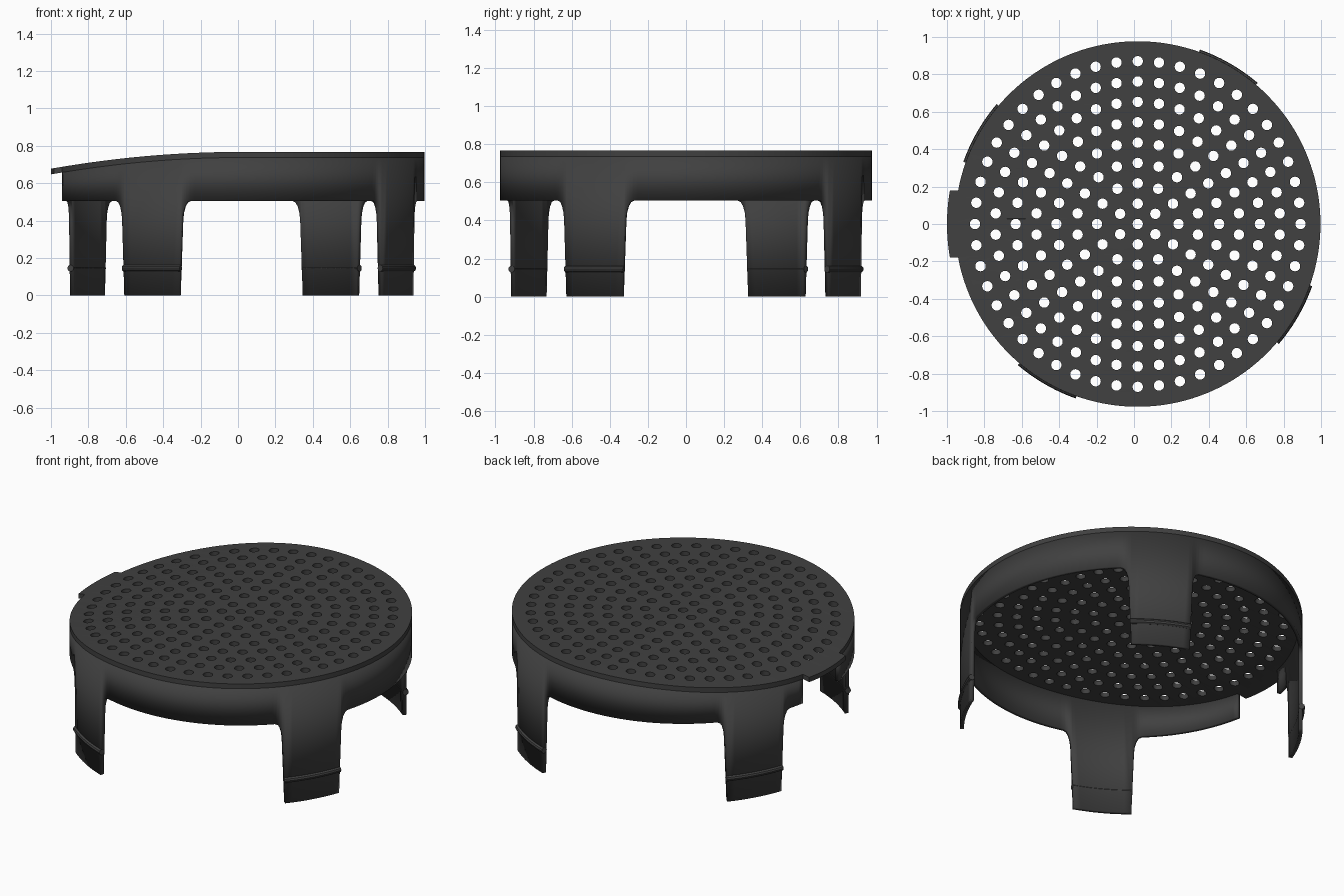
import bpy, bmesh, math
from mathutils import Vector

if "Cube" in bpy.data.objects:
    bpy.data.objects.remove(bpy.data.objects["Cube"])

CX, R = 0.02, 0.977            # disc centre in x, outer radius
H, T, WALL = 0.767, 0.03, 0.022
TAB_R, TAB_W = 1.02, 0.18      # pouring lip
RIM_Z = 0.505
LEG_ANGLES = (60, 150, 240, 330)

mat = bpy.data.materials.new("dark grey plastic")
mat.use_nodes = True
GREY = (0.052, 0.052, 0.052, 1)
mat.diffuse_color = GREY
bsdf = next(n for n in mat.node_tree.nodes if n.type == 'BSDF_PRINCIPLED')
bsdf.inputs["Base Color"].default_value = GREY
bsdf.inputs["Roughness"].default_value = 0.6


def polar(r, deg, z=0.0):
    a = math.radians(deg)
    return Vector((CX + r * math.cos(a), r * math.sin(a), z))


def top_z(x):
    """Flat on one half, sagging gently towards the lip."""
    return H - 0.09 * min(0.0, (x - CX) / (1 + CX)) ** 2


def add_object(name, mesh):
    ob = bpy.data.objects.new(name, mesh)
    bpy.context.collection.objects.link(ob)
    mesh.materials.clear()
    mesh.materials.append(mat)
    return ob


def smooth(ob):
    bpy.ops.object.select_all(action='DESELECT')
    ob.select_set(True)
    bpy.context.view_layer.objects.active = ob
    bpy.ops.object.shade_smooth_by_angle(angle=math.radians(30))


def add_spline(curve, pts, cyclic):
    s = curve.splines.new('POLY')
    s.points.add(len(pts) - 1)
    for p, co in zip(s.points, pts):
        p.co = (*co, 1)
    s.use_cyclic_u = cyclic


def curve_to_mesh(curve):
    tmp = bpy.data.objects.new("helper", curve)
    bpy.context.collection.objects.link(tmp)
    dg = bpy.context.evaluated_depsgraph_get()
    me = bpy.data.meshes.new_from_object(tmp.evaluated_get(dg))
    bpy.data.objects.remove(tmp)
    bpy.data.curves.remove(curve)
    return me


# Perforated plate: outline with lip, plus rings of 6, 12, 18 ... holes
gap = math.degrees(math.asin(TAB_W / R))
lip = math.degrees(math.asin(TAB_W / TAB_R))
n = 144
outline = [polar(R, -180 + gap + (360 - 2 * gap) * i / n) for i in range(n + 1)]
outline += [polar(TAB_R, 180 - lip + 2 * lip * i / 10) for i in range(11)]

cu = bpy.data.curves.new("plate_outline", 'CURVE')
cu.dimensions = '2D'
cu.fill_mode = 'BOTH'
cu.extrude = T / 2
add_spline(cu, outline, True)
for ring in range(9):
    for k in range(max(1, 6 * ring)):
        c = polar(0.1088 * ring, 90 + 60 * k / max(1, ring))
        add_spline(cu, [c + Vector((0.028 * math.cos(math.tau * j / 16),
                                    0.028 * math.sin(math.tau * j / 16), 0))
                        for j in range(16)], True)
me = curve_to_mesh(cu)

# Cut into strips and bend the plate down towards the lip
bm = bmesh.new()
bm.from_mesh(me)
bmesh.ops.remove_doubles(bm, verts=bm.verts, dist=1e-5)
for i in range(10):
    bmesh.ops.bisect_plane(bm, geom=bm.verts[:] + bm.edges[:] + bm.faces[:],
                           dist=1e-5, plane_co=(CX - 0.1 * i, 0, 0),
                           plane_no=(1, 0, 0))
for v in bm.verts:
    v.co.z += top_z(v.co.x) - T / 2
bmesh.ops.recalc_face_normals(bm, faces=bm.faces)
bm.to_mesh(me)
bm.free()
smooth(add_object("perforated_plate", me))

# Skirt and legs: one wall whose lower edge dips to the floor at each leg
LEG_EDGE = [(10.0, 0.0), (10.9, 0.40), (11.15, 0.44), (11.7, 0.474),
            (12.5, 0.497), (13.6, RIM_Z)]


def bottom_z(deg):
    d = min(abs((deg - a + 180) % 360 - 180) for a in LEG_ANGLES)
    if d <= LEG_EDGE[0][0]:
        return 0.0
    for (d0, z0), (d1, z1) in zip(LEG_EDGE, LEG_EDGE[1:]):
        if d <= d1:
            return z0 + (z1 - z0) * (d - d0) / (d1 - d0)
    return RIM_Z


angles = {-180 + gap, 180 - gap}
angles |= {a * 2.5 for a in range(-72, 73) if abs(a * 2.5) < 180 - gap - 0.5}
for a in LEG_ANGLES:
    for d, _ in LEG_EDGE:
        for s in (-1, 1):
            angles.add(round((a + s * d + 180) % 360 - 180, 4))

bm = bmesh.new()
prev = None
for a in sorted(angles):
    p = polar(R, a)
    col = (bm.verts.new((p.x, p.y, bottom_z(a))),
           bm.verts.new((p.x, p.y, top_z(p.x) - T)))
    if prev:
        bm.faces.new((prev[0], col[0], col[1], prev[1]))
    prev = col
me = bpy.data.meshes.new("skirt_and_legs")
bm.to_mesh(me)
bm.free()
wall = add_object("skirt_and_legs", me)
smooth(wall)
sol = wall.modifiers.new("thickness", 'SOLIDIFY')
sol.thickness = WALL
sol.offset = -1

# Rounded rib across each leg near the foot
for i, a in enumerate(LEG_ANGLES):
    cu = bpy.data.curves.new("rib_path", 'CURVE')
    cu.dimensions = '3D'
    cu.bevel_depth = 0.018
    cu.bevel_resolution = 3
    cu.use_fill_caps = True
    add_spline(cu, [polar(R - 0.005, a - 10.4 + 20.8 * k / 12, 0.145)
                    for k in range(13)], False)
    smooth(add_object(f"leg_rib_{i + 1}", curve_to_mesh(cu)))
